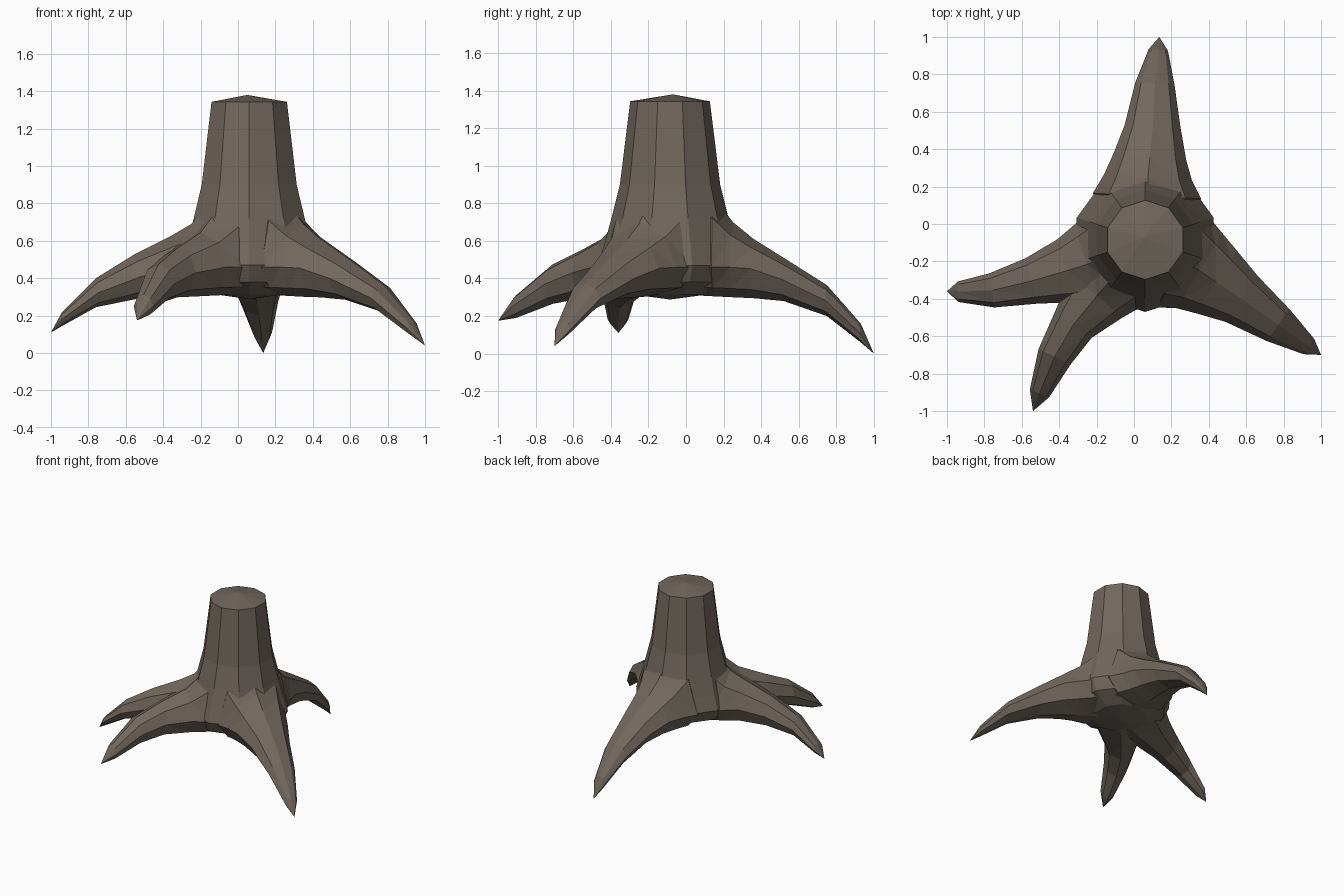
import bpy, bmesh, math
from mathutils import Vector

if "Cube" in bpy.data.objects:
    bpy.data.objects.remove(bpy.data.objects["Cube"])

bark = bpy.data.materials.new("brown bark")
bark.diffuse_color = (0.165, 0.135, 0.11, 1)
bark.use_nodes = True
bark.node_tree.nodes["Principled BSDF"].inputs["Base Color"].default_value = bark.diffuse_color
CX, CY = 0.06, -0.085


def loft(name, rings, start=None, end=None):
    """Skin a list of rings; each end closes on a point, or on a flat cap."""
    bm = bmesh.new()
    rows = [[bm.verts.new(p) for p in r] for r in rings]
    n = len(rows[0])
    for a, b in zip(rows, rows[1:]):
        for i in range(n):
            j = (i + 1) % n
            bm.faces.new((a[i], a[j], b[j], b[i]))
    for row, tip in ((rows[0], start), (rows[-1], end)):
        if tip is None:
            bm.faces.new(row)
        else:
            v = bm.verts.new(tip)
            for i in range(n):
                bm.faces.new((row[i], row[(i + 1) % n], v))
    bmesh.ops.triangulate(bm, faces=[f for f in bm.faces if len(f.verts) == 4])
    bmesh.ops.recalc_face_normals(bm, faces=bm.faces)
    me = bpy.data.meshes.new(name)
    bm.to_mesh(me)
    bm.free()
    me.materials.append(bark)
    ob = bpy.data.objects.new(name, me)
    bpy.context.collection.objects.link(ob)
    return ob


# ten-sided trunk, flaring to the web between the roots, then tucking under
profile = [(1.343, 0.212), (0.90, 0.267), (0.72, 0.312), (0.58, 0.35),
           (0.47, 0.385), (0.38, 0.34), (0.315, 0.2)]
rings = [[(CX + r * math.cos(math.pi / 2 + k * math.pi / 5),
           CY + r * math.sin(math.pi / 2 + k * math.pi / 5), z)
          for k in range(10)] for z, r in profile]
trunk = loft("trunk", rings, (0.05, -0.07, 1.38), (CX, CY, 0.288))


def root(name, stations, tip):
    """stations: x, y, half width, top z, bottom z. Eight-sided, ending in a point."""
    pts = [Vector(s[:2]) for s in stations] + [Vector(tip[:2])]
    out = []
    for i, (x, y, w, top, bot) in enumerate(stations):
        t = (pts[i + 1] - pts[max(i - 1, 0)]).normalized()
        side = Vector((-t.y, t.x))
        mid = min((top + bot) / 2, 0.46)
        ring = []
        for k in range(8):
            a = k * math.pi / 4
            c, s = math.cos(a), math.sin(a)
            z = mid + s * (top - mid if s > 0 else mid - bot)
            ring.append((x + side.x * w * c, y + side.y * w * c, z))
        out.append(ring)
    return loft(name, out, None, tip)


roots = [
    root("back_root", [
        (0.063, 0.02, 0.22, 0.86, 0.312), (0.07, 0.15, 0.29, 0.83, 0.305),
        (0.075, 0.25, 0.235, 0.70, 0.30), (0.085, 0.36, 0.195, 0.61, 0.295),
        (0.10, 0.52, 0.15, 0.51, 0.28), (0.112, 0.75, 0.105, 0.365, 0.20),
        (0.13, 0.93, 0.052, 0.16, 0.06)], (0.135, 1.0, 0.0)),
    root("right_root", [
        (0.15, -0.14, 0.22, 0.86, 0.314), (0.26, -0.20, 0.28, 0.81, 0.306),
        (0.35, -0.25, 0.235, 0.69, 0.301), (0.44, -0.31, 0.20, 0.61, 0.298),
        (0.575, -0.40, 0.15, 0.515, 0.285), (0.77, -0.54, 0.105, 0.37, 0.22),
        (0.935, -0.655, 0.05, 0.17, 0.09)], (1.0, -0.70, 0.04)),
    root("left_root", [
        (-0.04, -0.13, 0.2, 0.84, 0.313), (-0.16, -0.18, 0.25, 0.80, 0.307),
        (-0.25, -0.215, 0.22, 0.69, 0.303), (-0.36, -0.25, 0.175, 0.625, 0.302),
        (-0.55, -0.305, 0.125, 0.53, 0.288), (-0.76, -0.355, 0.092, 0.40, 0.245),
        (-0.94, -0.362, 0.055, 0.22, 0.145)], (-1.0, -0.36, 0.11)),
    root("front_root", [
        (0.0, -0.17, 0.2, 0.83, 0.316), (-0.10, -0.27, 0.23, 0.78, 0.309),
        (-0.20, -0.385, 0.18, 0.645, 0.304), (-0.325, -0.54, 0.12, 0.56, 0.298),
        (-0.425, -0.71, 0.095, 0.475, 0.265), (-0.505, -0.905, 0.056, 0.31, 0.19)],
        (-0.54, -1.0, 0.175)),
]

# merge the roots into the trunk as one solid
trunk.name = "tree_stump"
bpy.context.view_layer.objects.active = trunk
for ob in roots:
    m = trunk.modifiers.new("join_" + ob.name, 'BOOLEAN')
    m.operation, m.solver, m.object = 'UNION', 'EXACT', ob
    bpy.ops.object.modifier_apply(modifier=m.name)
for ob in roots:
    bpy.data.objects.remove(ob)
